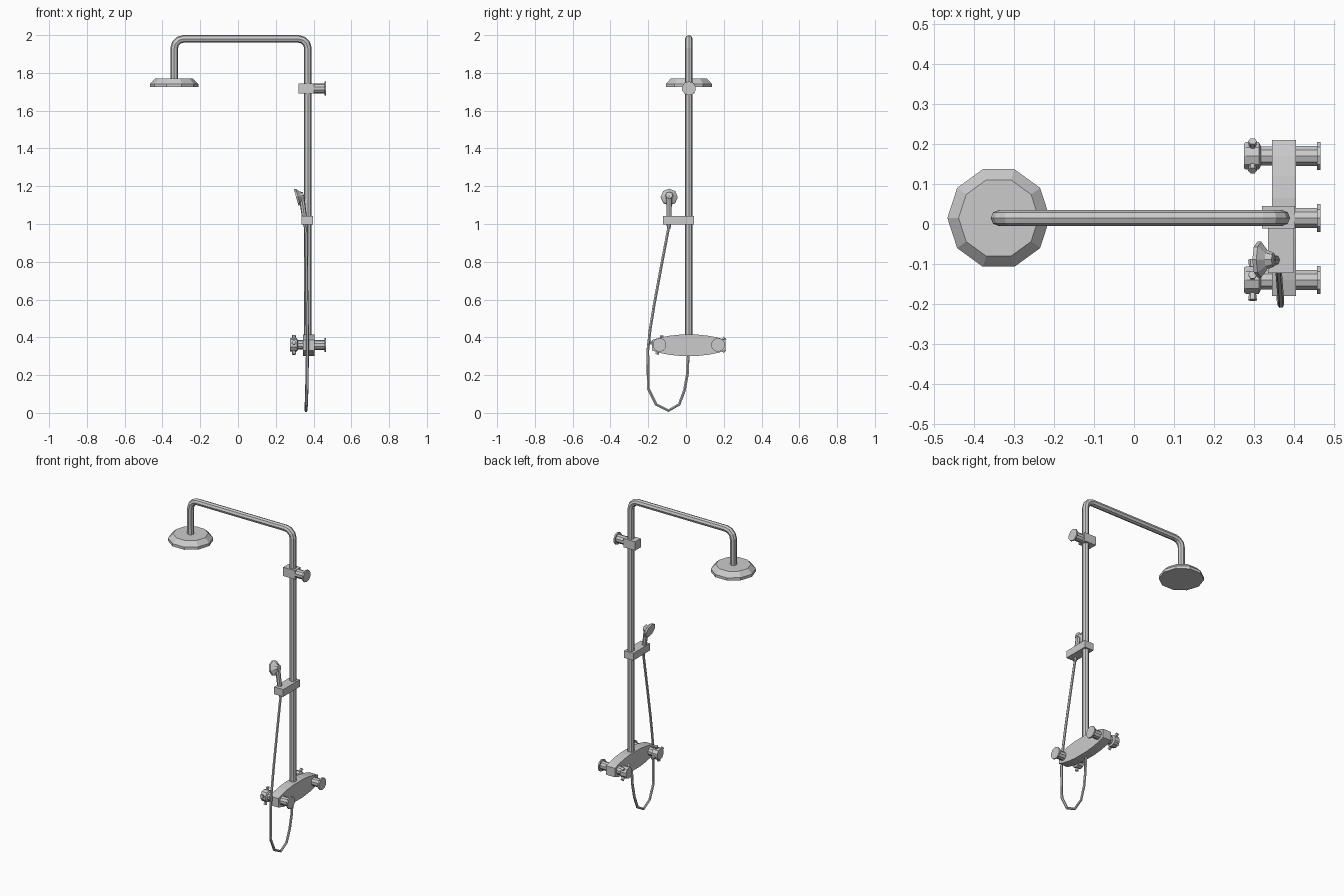
import bpy, bmesh, math
from mathutils import Matrix, Vector

if "Cube" in bpy.data.objects:
    bpy.data.objects.remove(bpy.data.objects["Cube"])

PX, PY = 0.37, 0.015      # riser position
MZ = 0.36                 # mixer height


def finish(name, bm):
    bmesh.ops.recalc_face_normals(bm, faces=bm.faces)
    mesh = bpy.data.meshes.new(name)
    bm.to_mesh(mesh)
    bm.free()
    obj = bpy.data.objects.new(name, mesh)
    bpy.context.collection.objects.link(obj)
    return obj


def lathe(name, origin, axis, profile, sides):
    """Capped solid from (radius, distance along axis) pairs."""
    bm = bmesh.new()
    rot = Vector((0, 0, 1)).rotation_difference(Vector(axis)).to_matrix()
    rings = []
    for r, h in profile:
        rings.append([bm.verts.new(Vector(origin) + rot @ Vector((
            r * math.cos(math.tau * i / sides), r * math.sin(math.tau * i / sides), h)))
            for i in range(sides)])
    for a, b in zip(rings, rings[1:]):
        for i in range(sides):
            j = (i + 1) % sides
            bm.faces.new((a[i], a[j], b[j], b[i]))
    bm.faces.new(rings[0])
    bm.faces.new(rings[-1])
    return finish(name, bm)


def box(name, lo, hi):
    bm = bmesh.new()
    lo, hi = Vector(lo), Vector(hi)
    bmesh.ops.create_cube(bm, size=1, matrix=Matrix.Translation((lo + hi) / 2)
                          @ Matrix.Diagonal((*(hi - lo), 1)))
    return finish(name, bm)


def tube(name, points, radius, res):
    curve = bpy.data.curves.new(name, 'CURVE')
    curve.dimensions = '3D'
    curve.bevel_depth, curve.bevel_resolution = radius, res
    curve.use_fill_caps = True
    spline = curve.splines.new('POLY')
    spline.points.add(len(points) - 1)
    for p, co in zip(spline.points, points):
        p.co = (*co, 1)
    spline.use_smooth = False
    obj = bpy.data.objects.new(name, curve)
    bpy.context.collection.objects.link(obj)
    bpy.ops.object.select_all(action='DESELECT')
    obj.select_set(True)
    bpy.context.view_layer.objects.active = obj
    bpy.ops.object.convert(target='MESH')


# Riser pipe with two rounded elbows
R, HX, TOP = 0.05, -0.338, 1.98
path = [(PX, PY, 0.38)]
for cx, start in ((PX - R, 0), (HX + R, 90)):
    for k in range(4):
        a = math.radians(start + 30 * k)
        path.append((cx + R * math.cos(a), PY, TOP - R + R * math.sin(a)))
path.append((HX, PY, 1.76))
tube("riser_pipe", path, 0.02, 2)

# Overhead rain shower
lathe("rain_head", (HX, PY, 0), (0, 0, 1),
      [(0.128, 1.725), (0.128, 1.742), (0.1, 1.77)], 10)

# Wall bracket block and slider block
box("upper_bracket", (0.32, PY - 0.026, 1.69), (0.402, PY + 0.03, 1.745))
box("hand_shower_slider", (0.335, -0.122, 0.998), (0.398, 0.042, 1.043))

# Wall mounts: stub plus flange
for name, y, z in (("upper", PY, 1.718), ("mixer_left", PY - 0.155, MZ),
                   ("mixer_right", PY + 0.155, MZ)):
    lathe(name + "_wall_mount", (0, y, z), (1, 0, 0),
          [(0.026, 0.39), (0.026, 0.457), (0.037, 0.457), (0.037, 0.466)], 10)

# Lens-shaped mixer body, extruded along x
half = [(-0.195, 0.028), (-0.155, 0.04), (-0.105, 0.05), (-0.05, 0.056)]
upper = half + [(-y, h) for y, h in reversed(half)]
outline = upper + [(y, -h) for y, h in reversed(upper)]
bm = bmesh.new()
face = bm.faces.new([bm.verts.new((0.345, PY + y, MZ - 0.002 + h)) for y, h in outline])
ext = bmesh.ops.extrude_face_region(bm, geom=[face], use_keep_orig=True)
bmesh.ops.translate(bm, vec=(0.06, 0, 0),
                    verts=[v for v in ext["geom"] if isinstance(v, bmesh.types.BMVert)])
finish("mixer_body", bm)

# Control knobs with four flared grips
for name, y, turn in (("left", PY - 0.155, 75), ("right", PY + 0.155, 45)):
    lathe(name + "_knob", (0, y, MZ), (1, 0, 0),
          [(0.033, 0.275), (0.036, 0.28), (0.036, 0.312), (0.025, 0.317), (0.025, 0.35)], 10)
    for k in range(4):
        a = math.radians(turn + 90 * k)
        lathe(f"{name}_knob_grip_{k}", (0.296, y, MZ), (0, math.cos(a), math.sin(a)),
              [(0.007, 0.02), (0.011, 0.052)], 6)

# Hand shower: tilted head and tapered handle
lathe("hand_shower_head", (0.308, -0.089, 1.141), (0.96, 0, 0.28),
      [(0.045, 0), (0.045, 0.01), (0.024, 0.026), (0.018, 0.042)], 8)
low, high = Vector((0.36, -0.091, 0.975)), Vector((0.336, -0.089, 1.15))
lathe("hand_shower_handle", low, high - low,
      [(0.009, 0), (0.013, 0.03), (0.015, (high - low).length)], 8)

# Hanging hose
hose = [(0.359, -0.091, 0.985), (0.362, -0.13, 0.78), (0.365, -0.168, 0.575),
        (0.367, -0.19, 0.44), (0.367, -0.202, 0.33), (0.365, -0.2, 0.13),
        (0.362, -0.158, 0.045), (0.36, -0.093, 0.012), (0.361, -0.036, 0.045),
        (0.363, -0.008, 0.12), (0.366, 0.008, 0.21), (0.368, 0.012, 0.32)]
tube("hose", hose, 0.008, 1)
